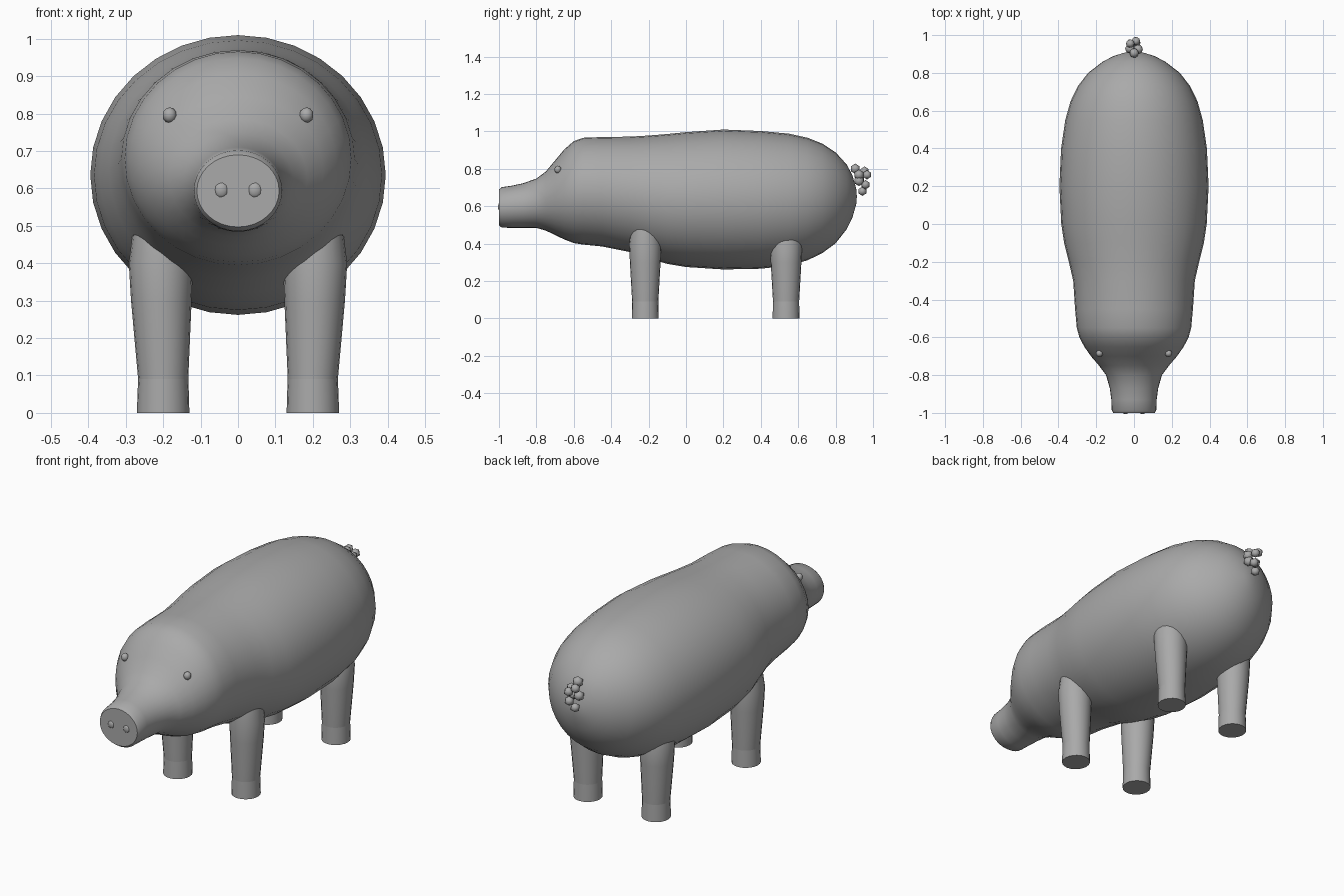
import bpy, bmesh, math
from mathutils import Vector, Matrix

if "Cube" in bpy.data.objects:
    bpy.data.objects.remove(bpy.data.objects["Cube"])

grey = bpy.data.materials.new("plain grey")
grey.diffuse_color = (0.4, 0.4, 0.4, 1)
grey.use_nodes = True
grey.node_tree.nodes["Principled BSDF"].inputs["Base Color"].default_value = grey.diffuse_color


def finish(bm, name, angle=40):
    bmesh.ops.recalc_face_normals(bm, faces=bm.faces)
    me = bpy.data.meshes.new(name)
    bm.to_mesh(me)
    bm.free()
    me.materials.append(grey)
    ob = bpy.data.objects.new(name, me)
    bpy.context.collection.objects.link(ob)
    bpy.ops.object.select_all(action='DESELECT')
    ob.select_set(True)
    bpy.context.view_layer.objects.active = ob
    bpy.ops.object.shade_smooth_by_angle(angle=math.radians(angle))
    return ob


def loft(name, rings, sides, axis, angle=40):
    """Skin ellipses; each ring is (centre, first radius, second radius)."""
    bm = bmesh.new()
    u, v = (Vector((1, 0, 0)), Vector((0, 0, 1)) if axis == 'Y' else Vector((0, 1, 0)))
    loops = []
    for c, a, b in rings:
        loops.append([bm.verts.new(Vector(c) + u * a * math.cos(t) + v * b * math.sin(t))
                      for t in (2 * math.pi * i / sides for i in range(sides))])
    for p, q in zip(loops, loops[1:]):
        for i in range(sides):
            j = (i + 1) % sides
            bm.faces.new((p[i], p[j], q[j], q[i]))
    bm.faces.new(loops[0])
    bm.faces.new(loops[-1])
    return finish(bm, name, angle)


# Body, head and snout: y, top, bottom, half width
profile = [
    (-1.0, .690, .497, .110), (-.985, .702, .486, .118), (-.93, .710, .484, .120),
    (-.87, .723, .484, .128), (-.80, .748, .484, .148), (-.75, .785, .470, .185),
    (-.70, .845, .446, .228), (-.65, .905, .422, .263), (-.60, .948, .403, .289),
    (-.55, .966, .395, .303), (-.45, .970, .385, .312), (-.30, .972, .355, .322),
    (-.20, .978, .320, .345), (-.10, .986, .292, .370), (0, .996, .275, .385),
    (.2, 1.010, .262, .395), (.4, 1.002, .266, .386), (.55, .988, .282, .364),
    (.65, .966, .311, .336), (.73, .934, .350, .297), (.80, .888, .402, .243),
    (.86, .822, .478, .165), (.89, .765, .540, .107), (.91, .695, .610, .040),
    (.913, .660, .645, .008)]
loft("body", [((0, y, (t + b) / 2), w, (t - b) / 2) for y, t, b, w in profile], 32, 'Y')

# Legs and hooves
for side, x in (("left", .2), ("right", -.2)):
    for end, y, top in (("front", -.218, .48), ("back", .535, .44)):
        s = 1 if x > 0 else -1
        loft(f"{end}_{side}_leg",
             [((x, y, .09), .067, .070), ((x + .005 * s, y, .30), .081, .082),
              ((x + .006 * s, y, .40), .086, .086), ((x + .004 * s, y, top), .078, .075)], 20, 'Z')
        loft(f"{end}_{side}_hoof",
             [((x, y, 0), .070, .072), ((x, y, .045), .069, .071), ((x, y, .09), .067, .070)], 20, 'Z')


def ball(name, centre, size, sub=2):
    bm = bmesh.new()
    bmesh.ops.create_icosphere(bm, subdivisions=sub, radius=1,
                               matrix=Matrix.Translation(centre) @ Matrix.Diagonal((*size, 1)))
    return finish(bm, name, 60)


# Eyes and nostrils
for side, s in (("left", 1), ("right", -1)):
    ball(f"{side}_eye", (.183 * s, -.685, .796), (.019, .019, .021))
    ball(f"{side}_nostril", (.045 * s, -.994, .596), (.020, .012, .023))

# Curly tail made of small beads on a coil
for i, (x, y, z) in enumerate([
        (0, .905, .800), (.022, .925, .768), (.010, .968, .768), (-.020, .955, .788),
        (-.022, .928, .740), (.018, .925, .735), (.012, .960, .715), (-.010, .943, .680)]):
    r = .028 if i in (0, 1, 4, 5) else .025
    ball(f"tail_bead_{i + 1}", (x, y, z), (r, r, r), 1)
